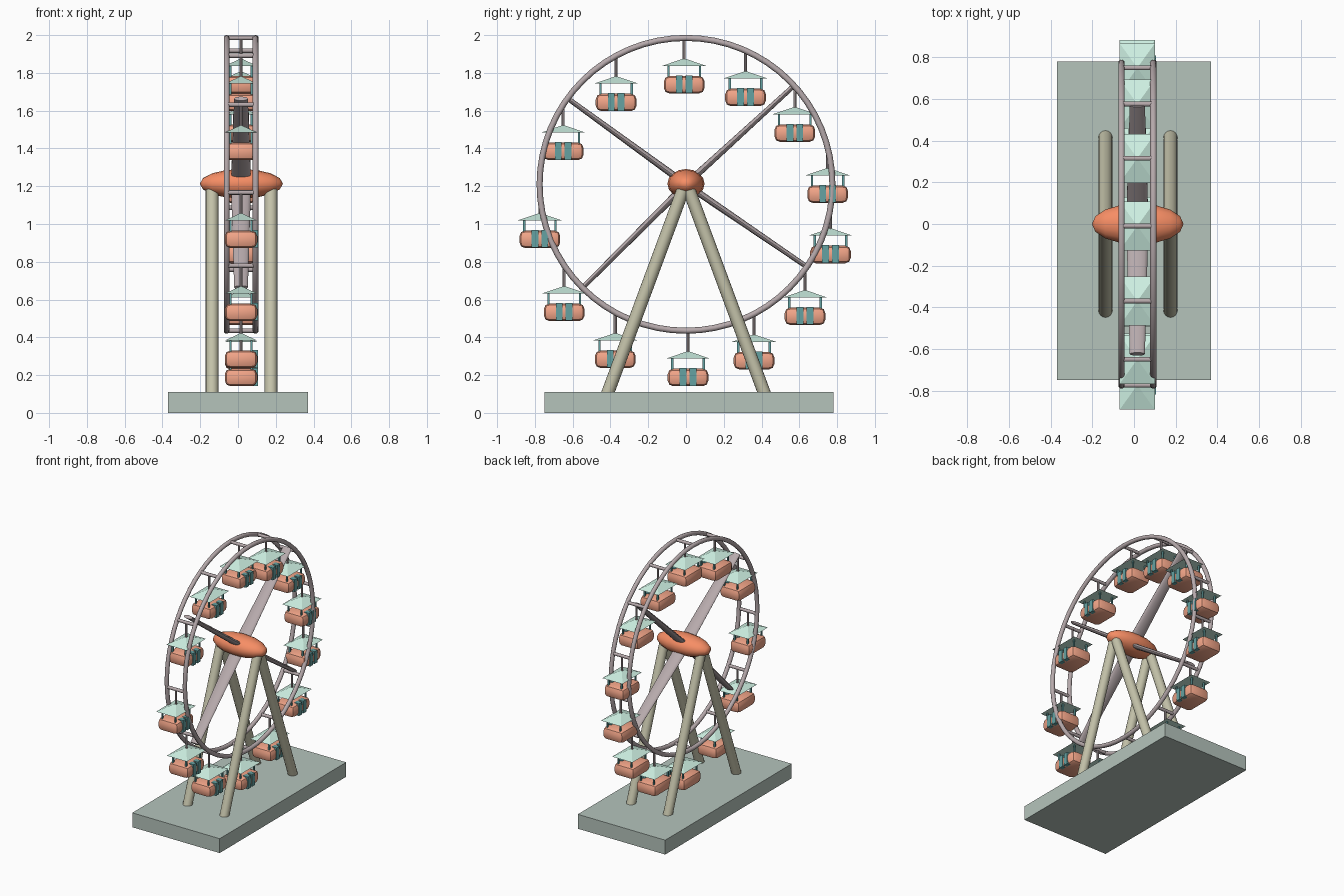
import bpy, bmesh, math
from mathutils import Vector, Matrix

if "Cube" in bpy.data.objects:
    bpy.data.objects.remove(bpy.data.objects["Cube"])

CX, CZ, R = 0.016, 1.21, 0.775      # wheel centre and ring radius


def mat(name, rgb):
    m = bpy.data.materials.new(name)
    m.diffuse_color = (*rgb, 1)
    m.use_nodes = True
    m.node_tree.nodes["Principled BSDF"].inputs["Base Color"].default_value = m.diffuse_color
    return m


ORANGE = mat("hub_orange", (0.93, 0.27, 0.13))
CORAL = mat("cabin_coral", (0.90, 0.38, 0.25))
MINT = mat("roof_mint", (0.62, 0.88, 0.77))
TEAL = mat("dark_teal", (0.13, 0.36, 0.36))
MAUVE = mat("wheel_metal", (0.47, 0.40, 0.41))
TAN = mat("leg_tan", (0.55, 0.54, 0.40))
SAGE = mat("base_sage", (0.46, 0.55, 0.50))


def finish(name, bm, material, smooth=False):
    bmesh.ops.recalc_face_normals(bm, faces=bm.faces)
    me = bpy.data.meshes.new(name)
    bm.to_mesh(me)
    bm.free()
    me.materials.append(material)
    ob = bpy.data.objects.new(name, me)
    bpy.context.collection.objects.link(ob)
    if smooth:
        bpy.ops.object.select_all(action='DESELECT')
        ob.select_set(True)
        bpy.context.view_layer.objects.active = ob
        bpy.ops.object.shade_smooth_by_angle(angle=math.radians(40))
    return ob


def add_box(bm, lo, hi):
    lo, hi = Vector(lo), Vector(hi)
    size = hi - lo
    m = Matrix.Translation((lo + hi) / 2) @ Matrix.Diagonal((*size, 1))
    return bmesh.ops.create_cube(bm, size=1, matrix=m)["verts"]


def add_rod(bm, a, b, r1, r2=None, seg=12, widen=1.0):
    """Rod from a to b; widen stretches its section along world x."""
    a, b = Vector(a), Vector(b)
    d = b - a
    if abs(d.normalized().x) > 0.9:
        rot = d.to_track_quat('Z', 'Y').to_matrix().to_4x4()
    else:
        z = d.normalized()
        x = Vector((1, 0, 0))
        rot = Matrix((x, z.cross(x), z)).transposed().to_4x4()
    m = Matrix.Translation((a + b) / 2) @ rot @ Matrix.Diagonal((widen, 1, 1, 1))
    bmesh.ops.create_cone(bm, cap_ends=True, segments=seg, radius1=r1,
                          radius2=r1 if r2 is None else r2, depth=d.length, matrix=m)


# base
bm = bmesh.new()
add_box(bm, (-0.37, -0.75, 0), (0.37, 0.78, 0.11))
finish("base", bm, SAGE)

# A-frame legs
for x, side in ((-0.137, "left"), (0.175, "right")):
    for s, end in ((-1, "front"), (1, "back")):
        bm = bmesh.new()
        add_rod(bm, (x, s * 0.42, 0.09), (x, s * 0.012, 1.19), 0.034, seg=16)
        finish(f"{side}_{end}_leg", bm, TAN, True)

# hub
bm = bmesh.new()
bmesh.ops.create_uvsphere(bm, u_segments=16, v_segments=8, radius=1,
                          matrix=Matrix.Translation((0.018, 0, CZ + 0.003))
                          @ Matrix.Diagonal((0.22, 0.098, 0.078, 1))
                          @ Matrix.Rotation(math.pi / 2, 4, 'Y'))
finish("hub", bm, ORANGE, True)

# wheel rings
for x, side in ((-0.06, "left"), (0.093, "right")):
    bpy.ops.mesh.primitive_torus_add(location=(x, 0, CZ), rotation=(0, math.pi / 2, 0),
                                     major_radius=R, minor_radius=0.016,
                                     major_segments=64, minor_segments=10)
    ring = bpy.context.object
    ring.name = f"{side}_ring"
    ring.data.materials.append(MAUVE)
    bpy.ops.object.shade_smooth_by_angle(angle=math.radians(40))

# flattened tapering spokes
bm = bmesh.new()
for deg in (-54, 47.6, 124.3, 225):
    a = math.radians(deg)
    end = (CX, 0.772 * math.sin(a), CZ + 0.772 * math.cos(a))
    add_rod(bm, (CX, 0, CZ), end, 0.019, 0.013, 16, 2.8)
finish("spokes", bm, MAUVE, True)


# one cabin hanging from point p on the wheel
def cabin(i, p):
    y, zr = p
    peak = zr - 0.108
    # rung between rings and hanger rod
    bm = bmesh.new()
    add_rod(bm, (-0.06, y, zr), (0.093, y, zr), 0.012, seg=10)
    add_rod(bm, (CX, y, zr), (CX, y, peak - 0.01), 0.008, seg=8)
    finish(f"hanger_{i}", bm, MAUVE, True)
    # pyramid roof
    bm = bmesh.new()
    hx, hy, ez = 0.085, 0.118, peak - 0.04
    eave = [bm.verts.new((CX + sx * hx, y + sy * hy, ez))
            for sx, sy in ((-1, -1), (1, -1), (1, 1), (-1, 1))]
    top = bm.verts.new((CX, y, peak))
    bm.faces.new(eave)
    for k in range(4):
        bm.faces.new((eave[k], eave[(k + 1) % 4], top))
    finish(f"roof_{i}", bm, MINT)
    # chamfered body
    bm = bmesh.new()
    add_box(bm, (CX - 0.086, y - 0.108, peak - 0.186), (CX + 0.086, y + 0.108, peak - 0.093))
    bmesh.ops.bevel(bm, geom=bm.edges[:], offset=0.03, segments=2, profile=0.5,
                    affect='EDGES')
    finish(f"cabin_body_{i}", bm, CORAL, True)
    # corner posts and the pair of doors
    bm = bmesh.new()
    for sx in (-1, 1):
        for sy in (-1, 1):
            px, py = CX + sx * 0.055, y + sy * 0.083
            add_box(bm, (px - 0.005, py - 0.006, peak - 0.11), (px + 0.005, py + 0.006, ez))
    for s in (-1, 1):
        c = y + s * 0.026
        add_box(bm, (CX + 0.05, c - 0.018, peak - 0.184), (CX + 0.09, c + 0.018, peak - 0.09))
    finish(f"posts_and_doors_{i}", bm, TEAL)


# cabins around the wheel, angles from the top towards +y
for i, deg in enumerate((-0.7, 24, 48, 75.4, 99.2, 125.6, 152.3, 179.2,
                         208.9, 236.3, 266.8, 303, 331.5)):
    a = math.radians(deg)
    cabin(i + 1, (R * math.sin(a), CZ + R * math.cos(a)))
